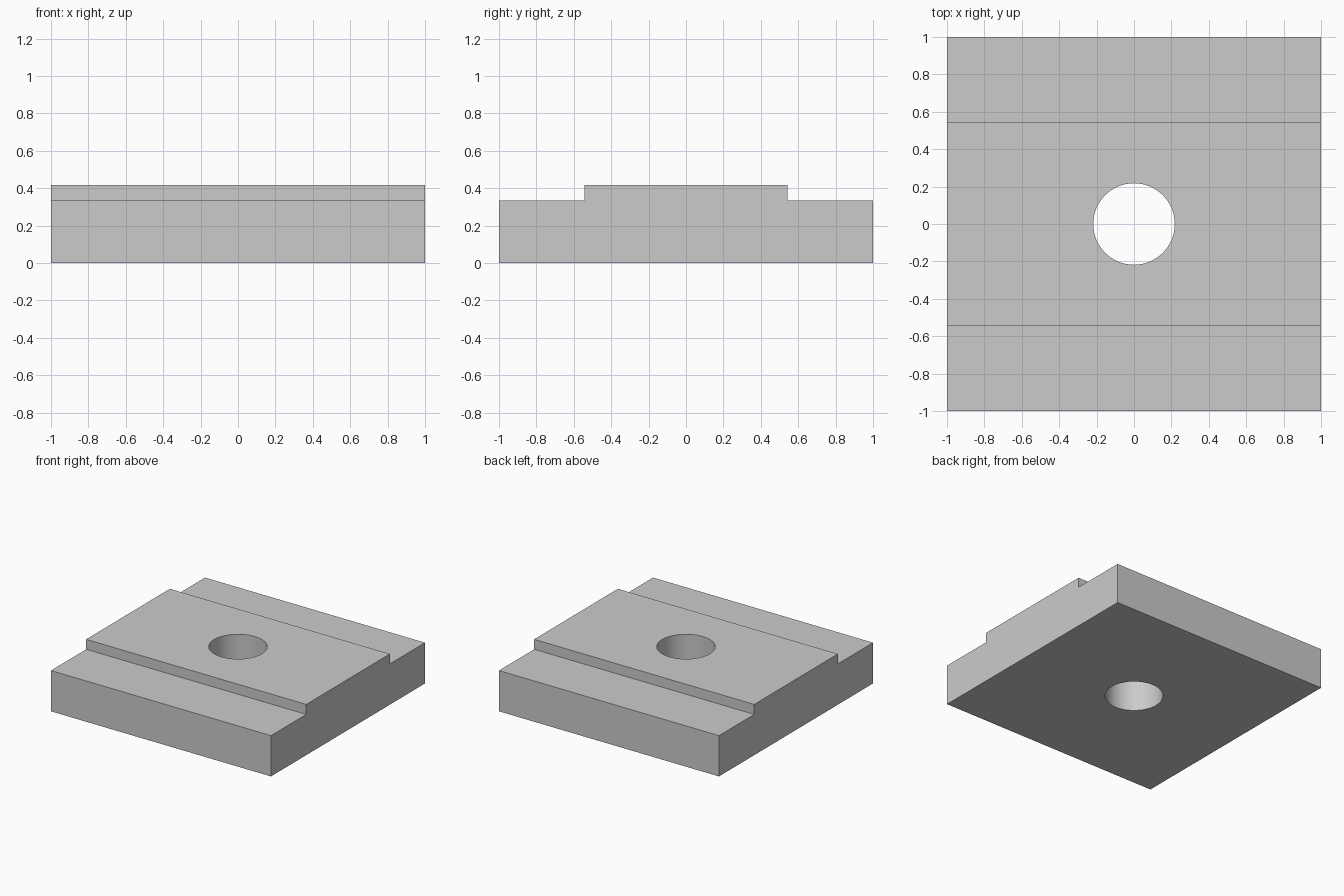
import bpy
import bmesh
from mathutils import Vector

cube = bpy.data.objects.get("Cube")
if cube:
    bpy.data.objects.remove(cube, do_unlink=True)

HALF = 1.0
STEP_Y = 0.543
STEP_Z = 0.335
TOP_Z = 0.417
HOLE_RADIUS = 0.218

# Plain grey material
grey = bpy.data.materials.new("light_grey")
grey.use_nodes = True
colour = (0.6, 0.6, 0.6, 1)
grey.diffuse_color = colour
grey.node_tree.nodes["Principled BSDF"].inputs["Base Color"].default_value = colour

# Stepped plate: half profile mirrored in y, then extruded along x
half_profile = [(HALF, 0), (HALF, STEP_Z), (STEP_Y, STEP_Z), (STEP_Y, TOP_Z)]
profile = half_profile + [(-y, z) for y, z in reversed(half_profile)]
bm = bmesh.new()
end = bm.faces.new([bm.verts.new((-HALF, y, z)) for y, z in profile])
extruded = bmesh.ops.extrude_face_region(bm, geom=[end])
moved = [v for v in extruded["geom"] if isinstance(v, bmesh.types.BMVert)]
bmesh.ops.translate(bm, verts=moved, vec=Vector((2 * HALF, 0, 0)))
bmesh.ops.recalc_face_normals(bm, faces=bm.faces)
mesh = bpy.data.meshes.new("stepped_plate")
bm.to_mesh(mesh)
bm.free()
mesh.materials.append(grey)
plate = bpy.data.objects.new("stepped_plate", mesh)
bpy.context.collection.objects.link(plate)

# Round through hole in the middle
bpy.ops.mesh.primitive_cylinder_add(vertices=64, radius=HOLE_RADIUS, depth=2)
cutter = bpy.context.object
cutter.name = "hole_cutter"
cutter.hide_render = True
cutter.data.materials.append(grey)
cut = plate.modifiers.new("hole", "BOOLEAN")
cut.operation = "DIFFERENCE"
cut.solver = "EXACT"
cut.object = cutter

# Apply the cut, then smooth only the hole wall
bpy.ops.object.select_all(action="DESELECT")
plate.select_set(True)
bpy.context.view_layer.objects.active = plate
bpy.ops.object.modifier_apply(modifier=cut.name)
bpy.data.objects.remove(cutter, do_unlink=True)
bpy.ops.object.shade_smooth_by_angle()
